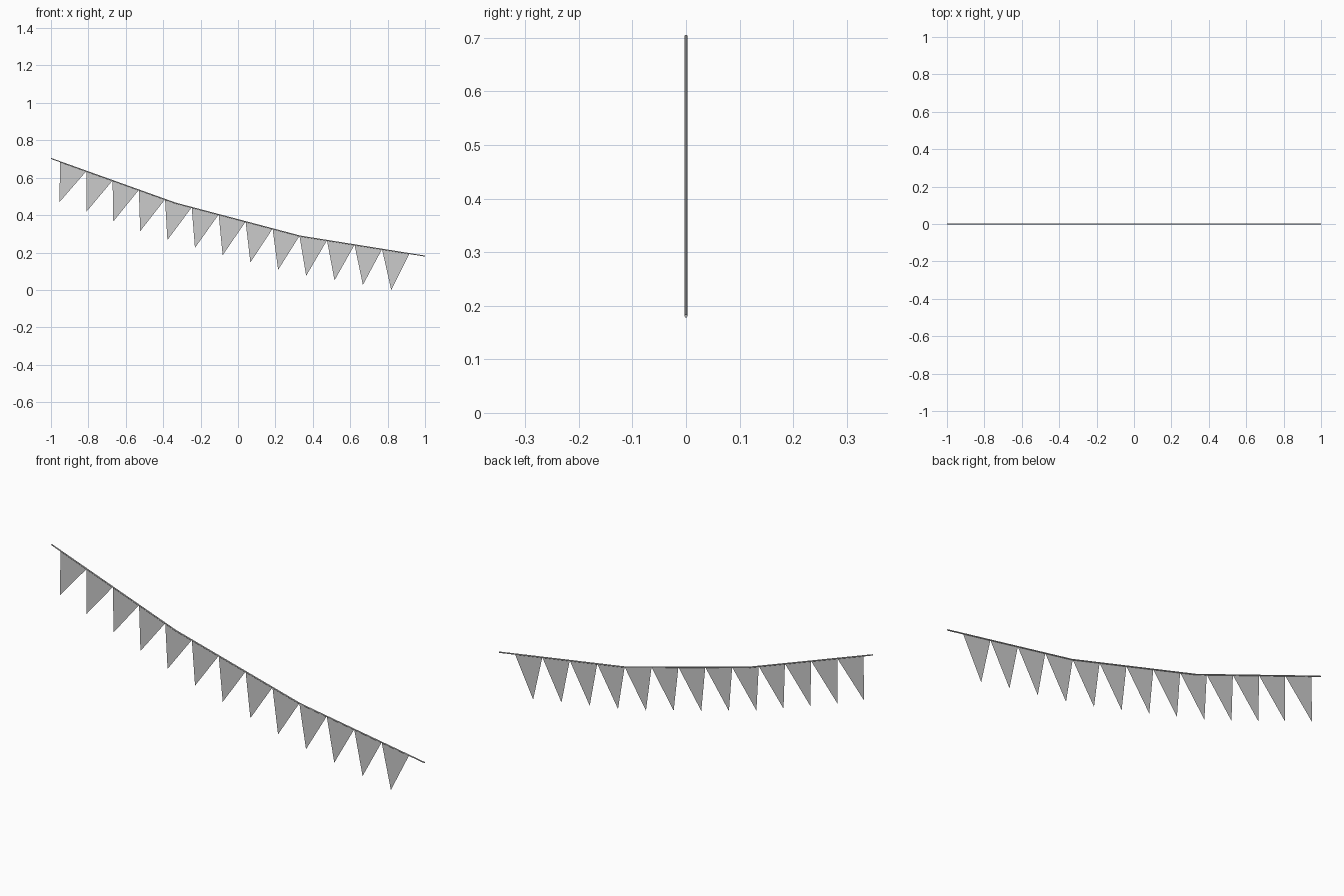
import bpy
from mathutils import Vector

if "Cube" in bpy.data.objects:
    bpy.data.objects.remove(bpy.data.objects["Cube"])

# Sagging string path in the xz plane
path = [Vector(p) for p in [(-1, 0, 0.703), (-0.333, 0, 0.464),
                            (0.333, 0, 0.288), (1, 0, 0.181)]]

def along(s):
    """Point at distance s along the string."""
    for a, b in zip(path, path[1:]):
        d = (b - a).length
        if s <= d:
            return a.lerp(b, s / d)
        s -= d
    return path[-1].copy()

# String: thin six-sided cord
curve = bpy.data.curves.new("string", 'CURVE')
curve.dimensions = '3D'
curve.bevel_depth = 0.003
curve.bevel_resolution = 1
curve.use_fill_caps = True
spline = curve.splines.new('POLY')
spline.points.add(len(path) - 1)
for pt, co in zip(spline.points, path):
    pt.co = (*co, 1)
string = bpy.data.objects.new("string", curve)
bpy.context.collection.objects.link(string)
bpy.context.view_layer.objects.active = string
string.select_set(True)
bpy.ops.object.convert(target='MESH')

# Pennants: single-sheet triangles hanging square to the sag of the string
COUNT, START, WIDTH, DROP = 13, 0.052, 0.149, 0.205
for i in range(COUNT):
    left = along(START + i * WIDTH)
    right = along(START + (i + 1) * WIDTH)
    mid = (left + right) / 2
    slope = 0.25 - 0.155 * mid.x
    tip = mid + Vector((-slope, 0, -1)).normalized() * DROP
    if i == COUNT - 1:
        tip.z = 0
    mesh = bpy.data.meshes.new("pennant")
    mesh.from_pydata([left, tip, right], [], [(0, 1, 2)])
    bpy.context.collection.objects.link(
        bpy.data.objects.new(f"pennant_{i + 1}", mesh))
